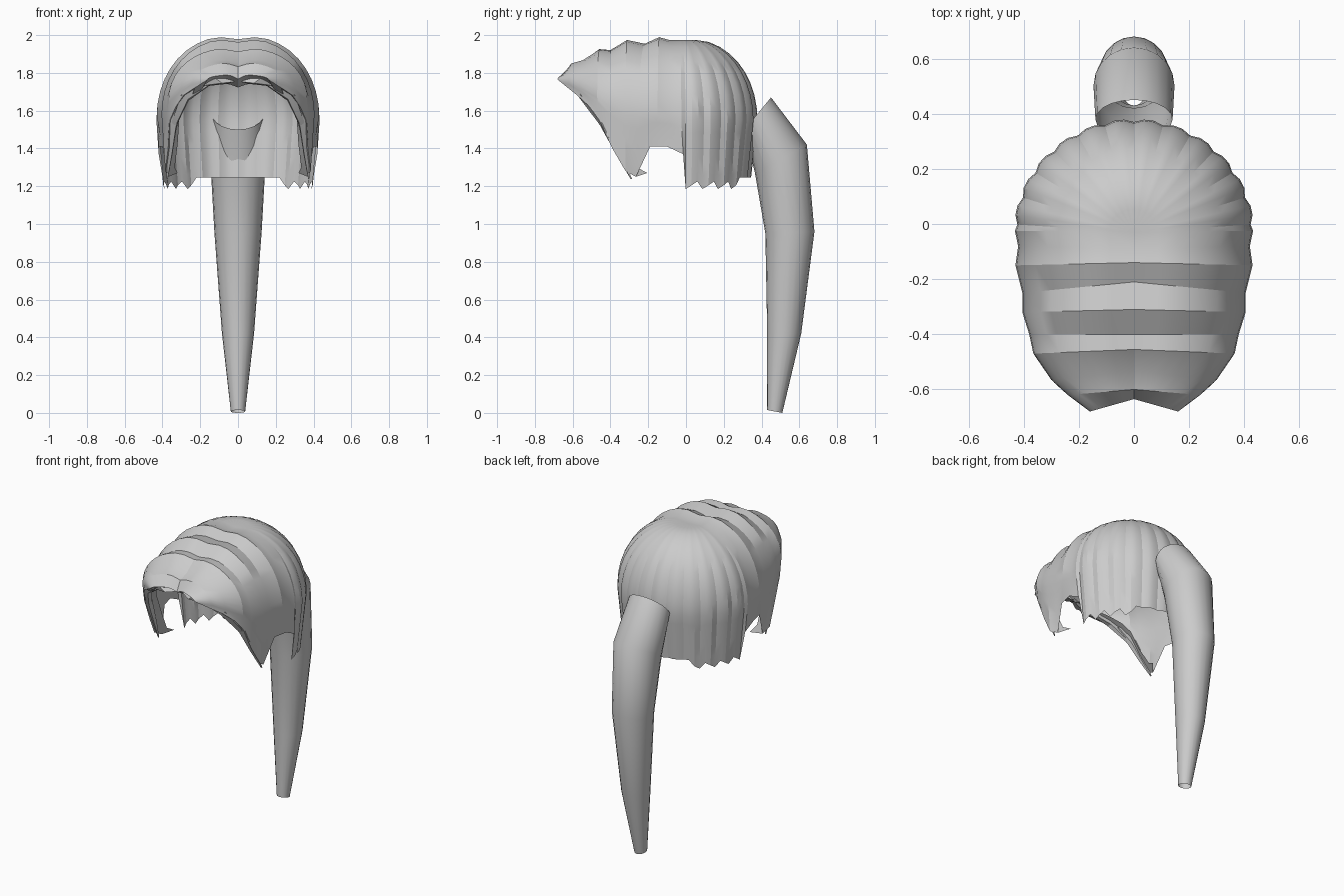
import bpy, bmesh, math
from mathutils import Vector

if "Cube" in bpy.data.objects:
    bpy.data.objects.remove(bpy.data.objects["Cube"])

grey = bpy.data.materials.new("light grey")
grey.diffuse_color = (0.6, 0.6, 0.6, 1)
grey.use_nodes = True
grey.node_tree.nodes["Principled BSDF"].inputs["Base Color"].default_value = grey.diffuse_color


def make_object(name, bm, angle, mirror=False):
    bmesh.ops.remove_doubles(bm, verts=bm.verts, dist=0.0005)
    bmesh.ops.recalc_face_normals(bm, faces=bm.faces)
    mesh = bpy.data.meshes.new(name)
    bm.to_mesh(mesh)
    bm.free()
    mesh.materials.append(grey)
    obj = bpy.data.objects.new(name, mesh)
    bpy.context.collection.objects.link(obj)
    bpy.ops.object.select_all(action='DESELECT')
    obj.select_set(True)
    bpy.context.view_layer.objects.active = obj
    if mirror:
        mod = obj.modifiers.new("mirror", 'MIRROR')
        mod.merge_threshold = 0.002
        bpy.ops.object.modifier_apply(modifier=mod.name)
    bpy.ops.object.shade_smooth_by_angle(angle=math.radians(angle))
    return obj


def skin(bm, rows, closed=False):
    """Join rows of points into a sheet or tube."""
    verts = [[bm.verts.new(p) for p in row] for row in rows]
    for a, b in zip(verts, verts[1:]):
        n = len(a)
        for i in range(n if closed else n - 1):
            j = (i + 1) % n
            bm.faces.new((a[i], a[j], b[j], b[i]))


def hoop(y0, zt, xw, yw, zm, xb, yb, zb, power=0.85):
    """One strand line from the parting, over the side, to the lower edge."""
    pts = []
    for i in range(11):
        a = math.pi / 2 * i / 10
        s = math.sin(a) ** power if i else 0.0
        dip = 0.022 * max(0.0, 1 - s / 0.28)
        pts.append(Vector((xw * s, y0 + (yw - y0) * s,
                           zm + (zt - zm) * math.cos(a) - dip)))
    top, end = pts[-1].copy(), Vector((xb, yb, zb))
    for i in range(1, 6):
        pts.append(top.lerp(end, i / 5))
    return pts


# Cap: wavy bands over the front, first one being the folded-under fringe
# parting y, top z, half width, side y, side z, lower end x, y, z
bands = [
    (-0.55, 1.745, 0.20, -0.57, 1.70, 0.25, -0.53, 1.66),
    (-0.635, 1.79, 0.16, -0.68, 1.765, 0.23, -0.625, 1.72),
    (-0.60, 1.855, 0.24, -0.62, 1.75, 0.29, -0.575, 1.68),
    (-0.535, 1.875, 0.30, -0.565, 1.72, 0.33, -0.51, 1.62),
    (-0.455, 1.935, 0.365, -0.47, 1.67, 0.36, -0.46, 1.55),
    (-0.40, 1.93, 0.38, -0.40, 1.62, 0.37, -0.39, 1.40),
    (-0.31, 1.985, 0.405, -0.32, 1.58, 0.385, -0.32, 1.28),
    (-0.21, 1.965, 0.405, -0.25, 1.57, 0.37, -0.265, 1.25),
    (-0.14, 2.0, 0.43, -0.15, 1.57, 0.40, -0.19, 1.41),
    (-0.09, 1.985, 0.42, -0.08, 1.56, 0.42, -0.10, 1.41),
    (-0.03, 1.985, 0.432, -0.025, 1.55, 0.42, -0.015, 1.37),
]
rows = [hoop(*b) for b in bands]
# Cap: strands fanning from the crown round the back
steps = 18
for i in range(steps + 1):
    phi = math.radians(4 + 86 * i / steps)
    k = 1.0 if i % 3 else 0.975
    x, y = 0.435 * math.cos(phi) * k, -0.03 + 0.41 * math.sin(phi) * k
    if i == steps:
        x = 0.0
    zb = 1.245 if i > 10 else 1.205 + 0.02 * (i % 3 - 1)
    rows.append(hoop(-0.03, 1.985, x, y, 1.55, x * 0.92, y * 0.91, zb))
bm = bmesh.new()
skin(bm, rows)
# Inward-turned lip along the front edge
edge = [r[-1] for r in rows[1:8]]
lip = [p + Vector((-0.05, 0.06, 0.02)) for p in edge]
skin(bm, [edge, lip])
make_object("hair_cap", bm, 22, mirror=True)


def lock(bm, path, width):
    """Tapered, flattened strand along a path."""
    rings = []
    for i, p in enumerate(path):
        w = width * (1 - 0.85 * abs(2 * i / (len(path) - 1) - 0.8) / 1.2)
        p = Vector(p)
        rings.append([p + Vector(d) * w for d in
                      ((0.6, -0.6, 0.5), (0.5, 0.6, 0.3),
                       (-0.6, 0.6, -0.5), (-0.5, -0.6, -0.3))])
    skin(bm, rings, closed=True)


# Fringe: loose locks following the front edge
bm = bmesh.new()
lock(bm, [(0.01, -0.58, 1.76), (0.10, -0.62, 1.755), (0.19, -0.60, 1.74),
          (0.27, -0.55, 1.67)], 0.035)
lock(bm, [(0.16, -0.60, 1.74), (0.28, -0.54, 1.67), (0.335, -0.45, 1.54),
          (0.355, -0.38, 1.42)], 0.035)
lock(bm, [(0.30, -0.50, 1.64), (0.345, -0.43, 1.52), (0.36, -0.36, 1.38),
          (0.375, -0.29, 1.24)], 0.035)
make_object("fringe_locks", bm, 25, mirror=True)

# Ponytail: open tapering tube; front y, z, back y, z, half width
sections = [
    (0.31, 1.50, 0.45, 1.67, 0.14),
    (0.365, 1.27, 0.64, 1.42, 0.147),
    (0.42, 0.95, 0.68, 0.96, 0.125),
    (0.43, 0.42, 0.61, 0.42, 0.085),
    (0.43, 0.015, 0.51, 0.0, 0.038),
]
rings = []
for yf, zf, yb, zb, w in sections:
    ring = []
    for i in range(20):
        a = 2 * math.pi * i / 20
        t = 0.5 - 0.5 * math.cos(a)
        ring.append((w * math.sin(a), yf + (yb - yf) * t, zf + (zb - zf) * t))
    rings.append(ring)
bm = bmesh.new()
skin(bm, rings, closed=True)
make_object("ponytail", bm, 40)
